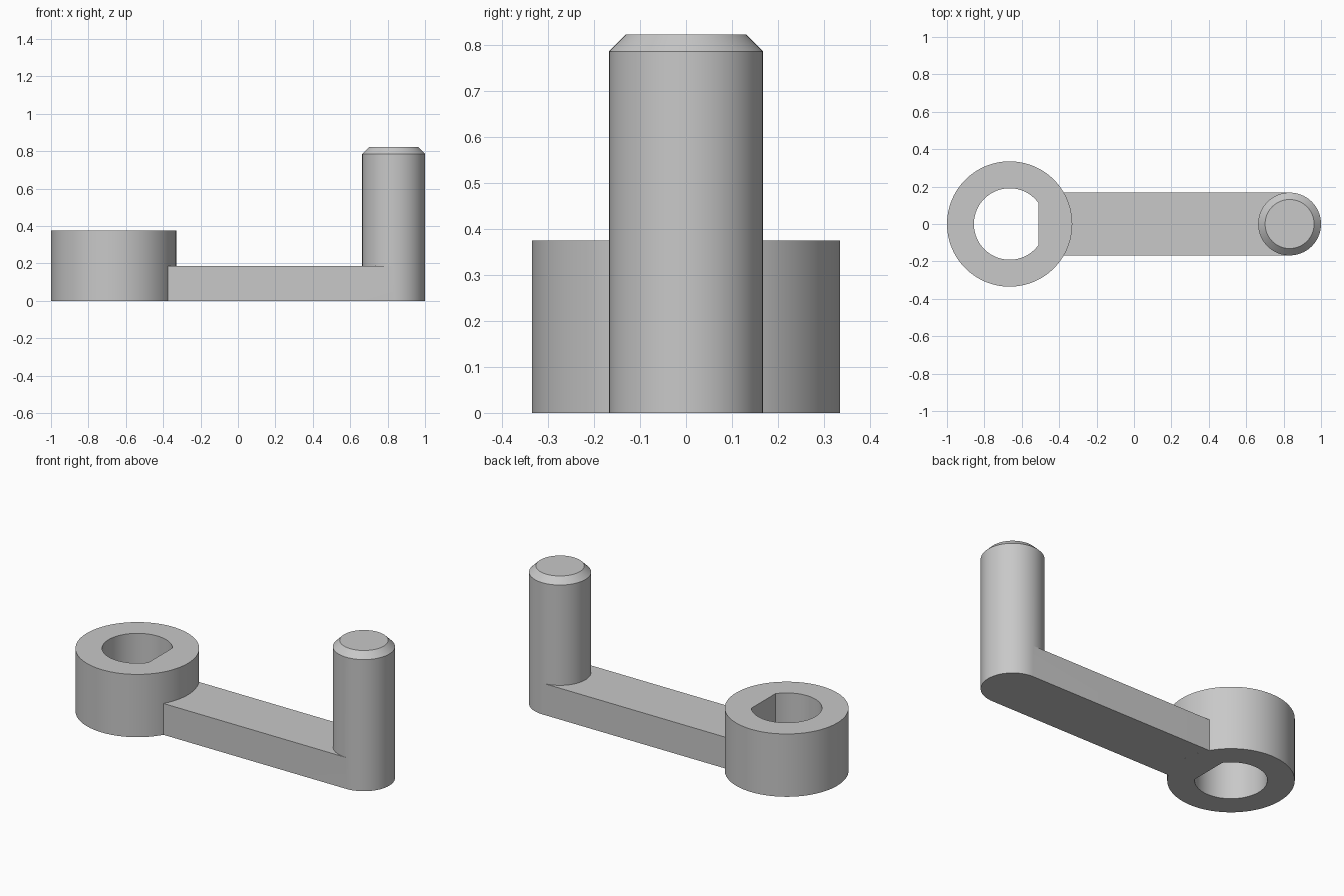
import bpy
import bmesh
from math import sin, cos, pi, asin, acos, radians

if "Cube" in bpy.data.objects:
    bpy.data.objects.remove(bpy.data.objects["Cube"], do_unlink=True)

HUB_X, HUB_R, HUB_H = -0.665, 0.335, 0.375
BORE_R, FLAT = 0.191, 0.154
PIN_X, PIN_R, PIN_H, CHAMFER = 0.832, 0.168, 0.823, 0.037
ARM_H = 0.187

grey = bpy.data.materials.new("plain grey")
grey.use_nodes = True
grey.diffuse_color = (0.58, 0.58, 0.58, 1)
grey.node_tree.nodes["Principled BSDF"].inputs["Base Color"].default_value = (0.58, 0.58, 0.58, 1)


def polar(cx, r, a):
    return cx + r * cos(a), r * sin(a)


def span(a, b, n):
    return [a + (b - a) * i / n for i in range(n + 1)]


def ring(bm, points, z):
    return [bm.verts.new((x, y, z)) for x, y in points]


def bridge(bm, a, b, closed=True):
    for i in range(len(a) if closed else len(a) - 1):
        j = (i + 1) % len(a)
        bm.faces.new((a[i], a[j], b[j], b[i]))


def finish(bm, name):
    bmesh.ops.recalc_face_normals(bm, faces=bm.faces)
    mesh = bpy.data.meshes.new(name)
    bm.to_mesh(mesh)
    bm.free()
    mesh.materials.append(grey)
    obj = bpy.data.objects.new(name, mesh)
    bpy.context.collection.objects.link(obj)
    bpy.ops.object.select_all(action="DESELECT")
    obj.select_set(True)
    bpy.context.view_layer.objects.active = obj
    bpy.ops.object.shade_smooth_by_angle(angle=radians(22))


# Hub: a thick ring whose bore has one flat side facing the arm
corner = acos(FLAT / BORE_R)
angles = span(-corner, corner, 24)[:-1] + span(corner, 2 * pi - corner, 72)[:-1]
outer = [polar(HUB_X, HUB_R, a) for a in angles]
bore = [polar(HUB_X, min(BORE_R, FLAT / cos(a)) if abs(a) <= corner else BORE_R, a)
        for a in angles]
bm = bmesh.new()
loops = [ring(bm, outer, 0), ring(bm, outer, HUB_H), ring(bm, bore, HUB_H), ring(bm, bore, 0)]
for k in range(4):
    bridge(bm, loops[k], loops[(k + 1) % 4])
finish(bm, "hub")

# Arm: bar that fits the hub and ends in a half round flush with the pin
half = asin(PIN_R / HUB_R)
hub_arc = [polar(HUB_X, HUB_R, a) for a in span(half, -half, 16)]
front_round = [polar(PIN_X, PIN_R, a) for a in span(-pi / 2, pi / 2, 40)]
back_round = [polar(PIN_X, PIN_R, a) for a in span(pi / 2, 3 * pi / 2, 40)][1:-1]
bm = bmesh.new()
hub_low, hub_high = ring(bm, hub_arc, 0), ring(bm, hub_arc, ARM_H)
end_low, end_high = ring(bm, front_round, 0), ring(bm, front_round, ARM_H)
back_high = ring(bm, back_round, ARM_H)
bm.faces.new(hub_low + end_low)
bridge(bm, [hub_low[-1]] + end_low + [hub_low[0]],
       [hub_high[-1]] + end_high + [hub_high[0]], closed=False)
bm.faces.new(hub_high + [end_high[0]] + back_high[::-1] + [end_high[-1]])

# Pin: upright cylinder with a chamfered top, joined to the arm
circle = front_round + back_round
tip = [(PIN_X + (x - PIN_X) * (1 - CHAMFER / PIN_R), y * (1 - CHAMFER / PIN_R)) for x, y in circle]
shoulder, cap = ring(bm, circle, PIN_H - CHAMFER), ring(bm, tip, PIN_H)
bridge(bm, end_high + back_high, shoulder)
bridge(bm, shoulder, cap)
bm.faces.new(cap)
finish(bm, "arm_with_pin")
